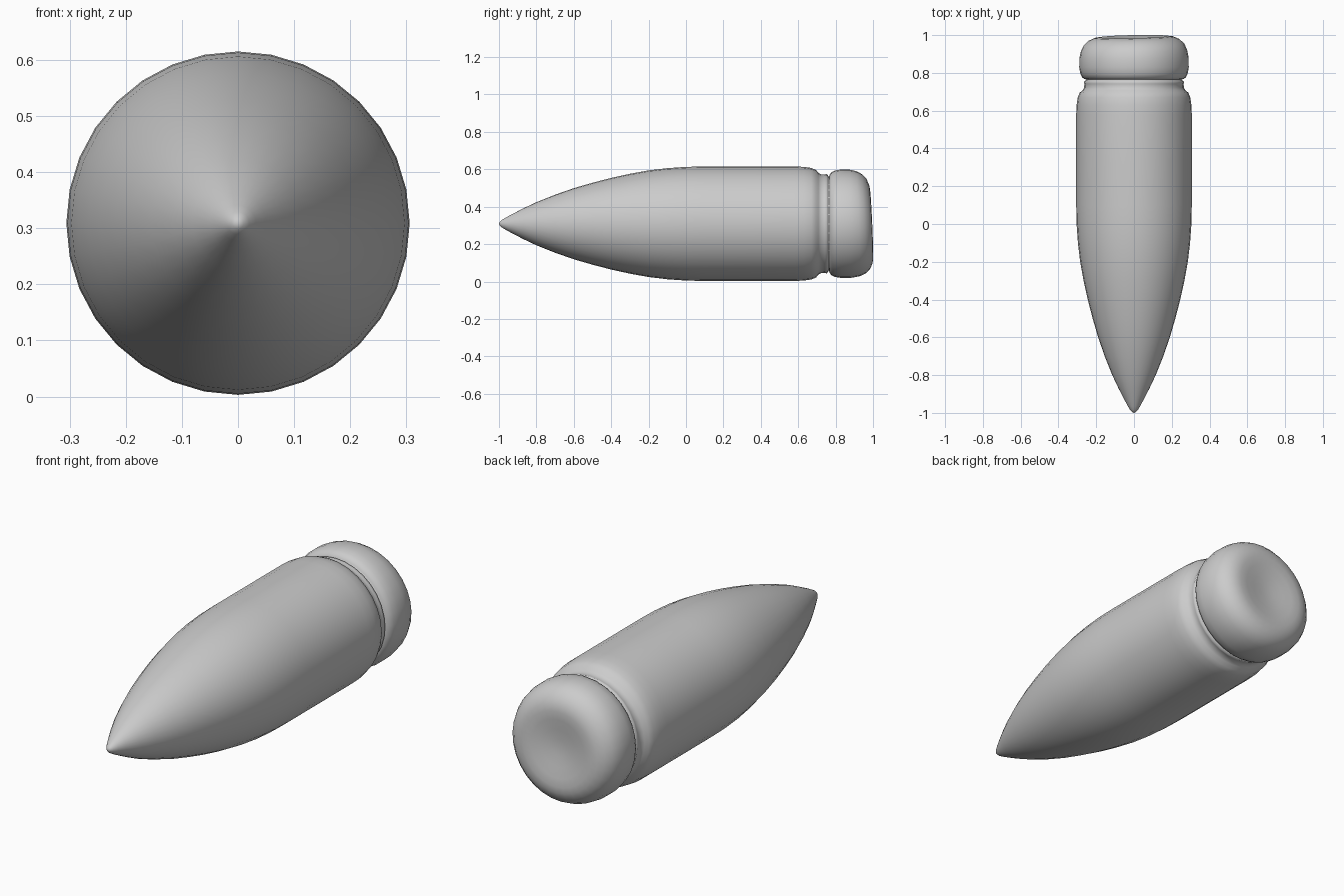
import bpy, bmesh, math

if "Cube" in bpy.data.objects:
    bpy.data.objects.remove(bpy.data.objects["Cube"])

SIDES = 32
CZ = 0.309


def lathe(name, profile, shape=None):
    """Revolve (y, radius) points around the long axis; radius 0 makes a pole."""
    bm = bmesh.new()
    rings = []
    for y, r in profile:
        n = 1 if r == 0 else SIDES
        ring = []
        for i in range(n):
            a = 2 * math.pi * i / SIDES
            x, z = r * math.sin(a), r * math.cos(a)
            yy = shape(x, y, z) if shape else y
            ring.append(bm.verts.new((x, yy, CZ + z)))
        rings.append(ring)
    for a, b in zip(rings, rings[1:]):
        for i in range(SIDES):
            j = (i + 1) % SIDES
            if len(a) == 1:
                bm.faces.new((a[0], b[i], b[j]))
            elif len(b) == 1:
                bm.faces.new((a[i], b[0], a[j]))
            else:
                bm.faces.new((a[i], b[i], b[j], a[j]))
    bmesh.ops.recalc_face_normals(bm, faces=bm.faces)
    for f in bm.faces:
        f.smooth = True
    me = bpy.data.meshes.new(name)
    bm.to_mesh(me)
    bm.free()
    ob = bpy.data.objects.new(name, me)
    bpy.context.collection.objects.link(ob)
    return ob


# Back face leans slightly: lower right edge bulges out, upper edge sits in
def lean(x, y, z):
    w = max(0.0, min(1.0, (y - 0.84) / 0.12))
    return y + w * (0.02 * x - 0.045 * z)


# Pointed nose, straight body, groove and rounded rear cap in one skin
profile = [
    (-1.0, 0), (-0.996, 0.01), (-0.985, 0.02), (-0.965, 0.032), (-0.93, 0.051),
    (-0.87, 0.082), (-0.8, 0.115), (-0.7, 0.155), (-0.6, 0.19), (-0.5, 0.219),
    (-0.4, 0.245), (-0.3, 0.267), (-0.2, 0.285), (-0.1, 0.297), (0.0, 0.304),
    (0.1, 0.306), (0.35, 0.306), (0.58, 0.306), (0.63, 0.304), (0.67, 0.298),
    (0.695, 0.288), (0.708, 0.272), (0.722, 0.264), (0.742, 0.263),
    (0.752, 0.266), (0.759, 0.258), (0.764, 0.25), (0.768, 0.262),
    (0.776, 0.274), (0.795, 0.284), (0.83, 0.29), (0.88, 0.289),
    (0.92, 0.281), (0.95, 0.266), (0.975, 0.24), (0.988, 0.21),
    (0.992, 0.18), (0.988, 0.14), (0.98, 0.09), (0.974, 0.04), (0.972, 0),
]
lathe("bullet_body", profile, lean)
